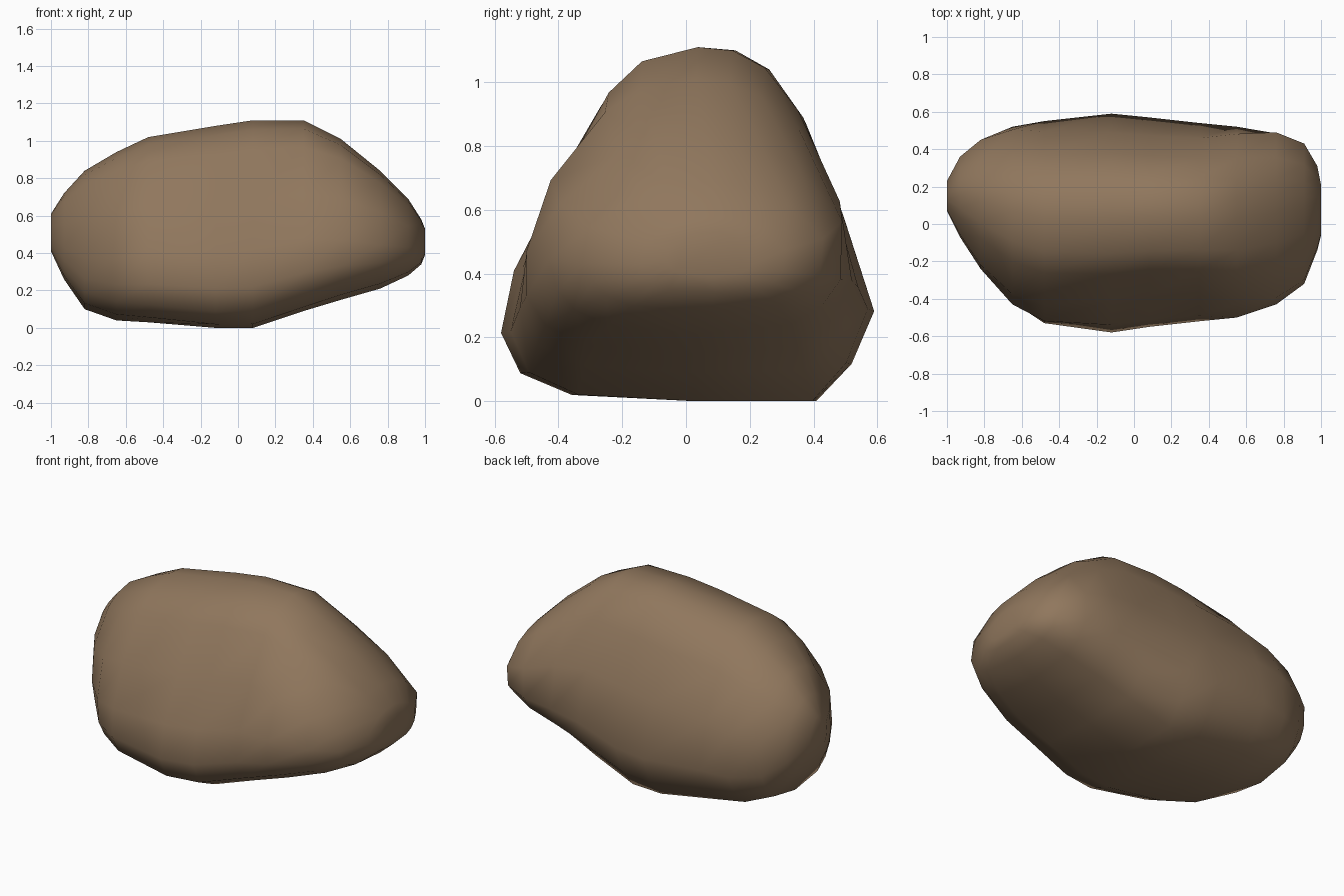
import bpy
import bmesh

# Remove the default cube only
default_cube = bpy.data.objects.get("Cube")
if default_cube:
    bpy.data.objects.remove(default_cube, do_unlink=True)


def make_material(name, colour):
    """Plain single-colour material for viewport and render."""
    material = bpy.data.materials.new(name)
    material.use_nodes = True
    material.diffuse_color = colour
    shader = material.node_tree.nodes["Principled BSDF"]
    shader.inputs["Base Color"].default_value = colour
    shader.inputs["Roughness"].default_value = 0.9
    return material


# Boulder stations along its length: x, front y, back y, bottom z, top z
STATIONS = [
    (-1, .07, .23, .41, .61),
    (-.93, -.07, .36, .26, .72),
    (-.82, -.24, .45, .1, .84),
    (-.65, -.43, .52, .04, .94),
    (-.48, -.53, .55, .03, 1.02),
    (-.12, -.58, .59, 0, 1.08),
    (.08, -.55, .57, 0, 1.11),
    (.35, -.52, .54, .09, 1.11),
    (.55, -.5, .52, .15, 1.01),
    (.76, -.43, .49, .21, .84),
    (.91, -.32, .43, .28, .69),
    (.98, -.14, .31, .34, .58),
    (1, -.06, .21, .39, .53),
]

# Middle cross-section (y, z): broad base, sloping sides, rounded ridge
MIDDLE_SECTION = [
    (-.36, .02), (-.52, .09), (-.58, .22), (-.54, .42), (-.41, .68),
    (-.27, .95), (-.16, 1.06), (.03, 1.11), (.15, 1.1), (.26, 1.04),
    (.37, .89), (.48, .61), (.58, .29), (.51, .12), (.4, 0), (.02, 0),
]


def fit(values, low, high):
    """Rescale a list of values so that it spans low to high."""
    smallest, largest = min(values), max(values)
    scale = (high - low) / (largest - smallest)
    return [low + (value - smallest) * scale for value in values]


def rounded(y, z):
    """Project a point onto an oval that is fuller below than above."""
    power = 1.75 if z > 0 else 2.8
    radius = (abs(y) ** power + abs(z) ** power) ** (1 / power)
    return y / radius, z / radius


def section(x, front, back, bottom, top):
    """Cross-section that turns from the ridge shape to an oval at the ends."""
    blend = min(1, max(0, (abs(x) - .3) / .5))
    ys = fit([point[0] for point in MIDDLE_SECTION], -1, 1)
    zs = fit([point[1] for point in MIDDLE_SECTION], -1, 1)
    mixed = []
    for y, z in zip(ys, zs):
        oval_y, oval_z = rounded(y, z)
        mixed.append((y + (oval_y - y) * blend, z + (oval_z - z) * blend))
    ys = fit([point[0] for point in mixed], front, back)
    zs = fit([point[1] for point in mixed], bottom, top)
    return [(x, y, z) for y, z in zip(ys, zs)]


# Loft the sections into one closed stone
bm = bmesh.new()
rings = [[bm.verts.new(co) for co in section(*station)] for station in STATIONS]
count = len(MIDDLE_SECTION)
for ring, following in zip(rings, rings[1:]):
    for i in range(count):
        j = (i + 1) % count
        bm.faces.new((ring[i], ring[j], following[j], following[i]))
bm.faces.new(rings[0])
bm.faces.new(rings[-1])
bmesh.ops.recalc_face_normals(bm, faces=bm.faces)
for face in bm.faces:
    face.smooth = True

mesh = bpy.data.meshes.new("boulder")
bm.to_mesh(mesh)
bm.free()
mesh.materials.append(make_material("earth brown stone", (.28, .185, .11, 1)))
boulder = bpy.data.objects.new("boulder", mesh)
bpy.context.collection.objects.link(boulder)
